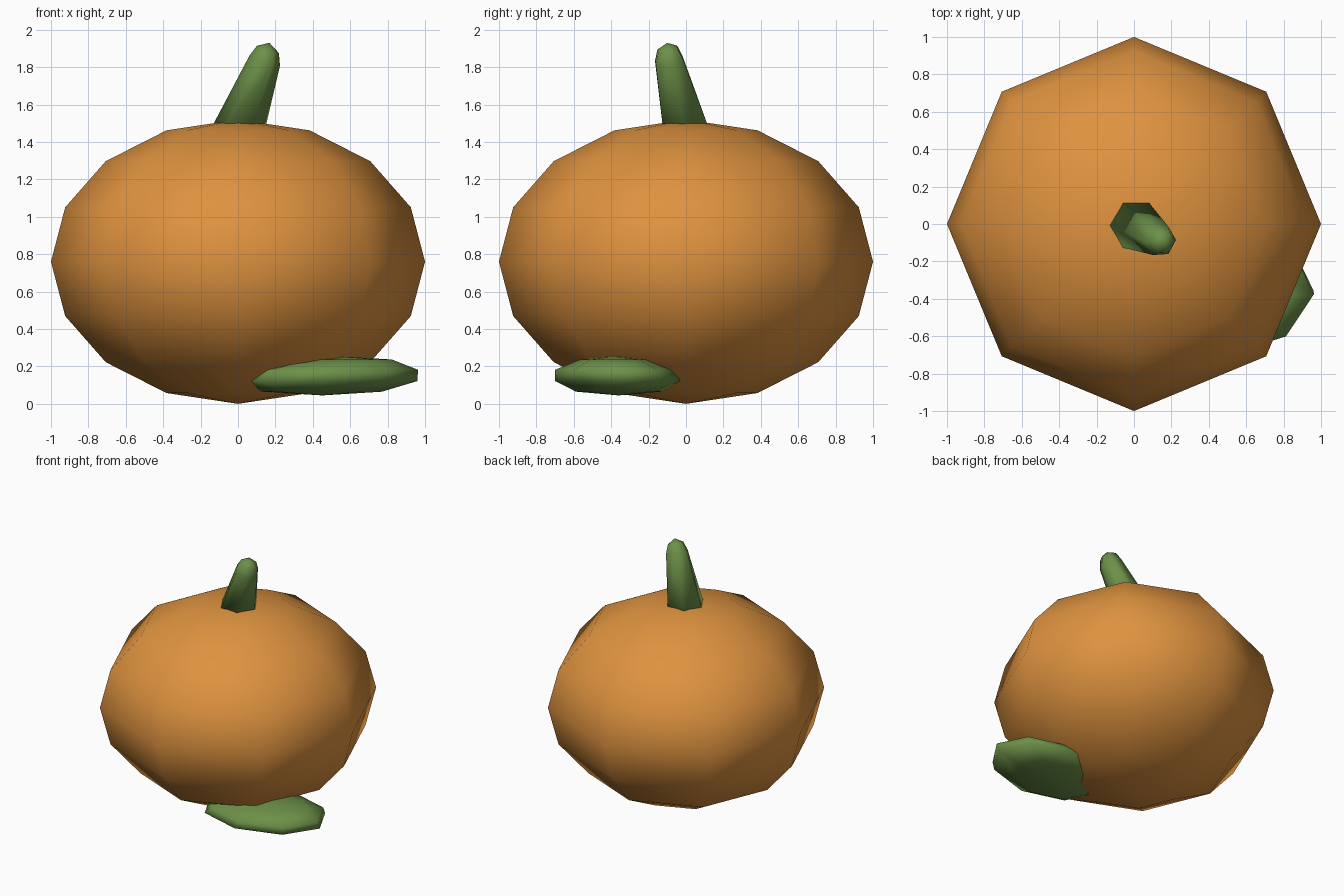
import bpy
import bmesh
from math import sin, cos, pi
from mathutils import Vector

if "Cube" in bpy.data.objects:
    bpy.data.objects.remove(bpy.data.objects["Cube"])


def material(name, color):
    m = bpy.data.materials.new(name)
    m.diffuse_color = (*color, 1)
    m.use_nodes = True
    m.node_tree.nodes["Principled BSDF"].inputs["Base Color"].default_value = m.diffuse_color
    return m


def ring(center, u, v, sides):
    """Points of an ellipse spanned by the vectors u and v."""
    c, u, v = Vector(center), Vector(u), Vector(v)
    return [c + u * cos(2 * pi * i / sides) + v * sin(2 * pi * i / sides)
            for i in range(sides)]


def loft(name, bottom, rings, top, mat):
    """Closed smooth skin from a bottom point through rings to a top point."""
    bm = bmesh.new()
    first, last = bm.verts.new(bottom), bm.verts.new(top)
    loops = [[bm.verts.new(p) for p in r] for r in rings]
    n = len(loops[0])
    for i in range(n):
        j = (i + 1) % n
        bm.faces.new((first, loops[0][j], loops[0][i]))
        bm.faces.new((last, loops[-1][i], loops[-1][j]))
        for a, b in zip(loops, loops[1:]):
            bm.faces.new((a[i], a[j], b[j], b[i]))
    bmesh.ops.recalc_face_normals(bm, faces=bm.faces)
    for f in bm.faces:
        f.smooth = True
    me = bpy.data.meshes.new(name)
    bm.to_mesh(me)
    bm.free()
    me.materials.append(mat)
    ob = bpy.data.objects.new(name, me)
    bpy.context.collection.objects.link(ob)
    return ob


orange = material("pumpkin orange", (0.73, 0.29, 0.05))
green = material("stem green", (0.15, 0.28, 0.065))

# Squashed eight-sided body
H = 0.76
body_rings = []
for k in range(1, 8):
    t = pi * k / 8
    r = sin(t)
    body_rings.append(ring((0, 0, H - H * cos(t)), (r, 0, 0), (0, r, 0), 8))
loft("pumpkin_body", (0, 0, 0), body_rings, (0, 0, 2 * H), orange)

# Leaning six-sided stem with a rounded tip
axis = Vector((0.32, -0.18, 0.93)).normalized()
side = Vector((1, 0, 0))
side = (side - axis * side.dot(axis)).normalized()
across = axis.cross(side)
stem_rings = [
    ring((0.0, 0.0, 1.47), (0.145, 0, 0), (0, 0.142, 0), 6),
    ring((0.143, -0.09, 1.835), side * 0.086, across * 0.086, 6),
    ring((0.160, -0.098, 1.895), side * 0.062, across * 0.062, 6),
]
loft("stem", (0, 0, 1.47), stem_rings, (0.168, -0.10, 1.93), green)

# Flat eight-sided leaf tucked under the body
LONG, WIDE = Vector((0.47, 0.01, 0)), Vector((0.03, 0.335, 0))
levels = [(0.45, -0.36, 0.065, 0.68), (0.49, -0.365, 0.122, 1.0),
          (0.52, -0.385, 0.182, 0.94), (0.57, -0.385, 0.237, 0.54)]
leaf_rings = [ring((x, y, z), LONG * s, WIDE * s, 8) for x, y, z, s in levels]
loft("leaf", (0.45, -0.36, 0.045), leaf_rings, (0.55, -0.385, 0.253), green)
